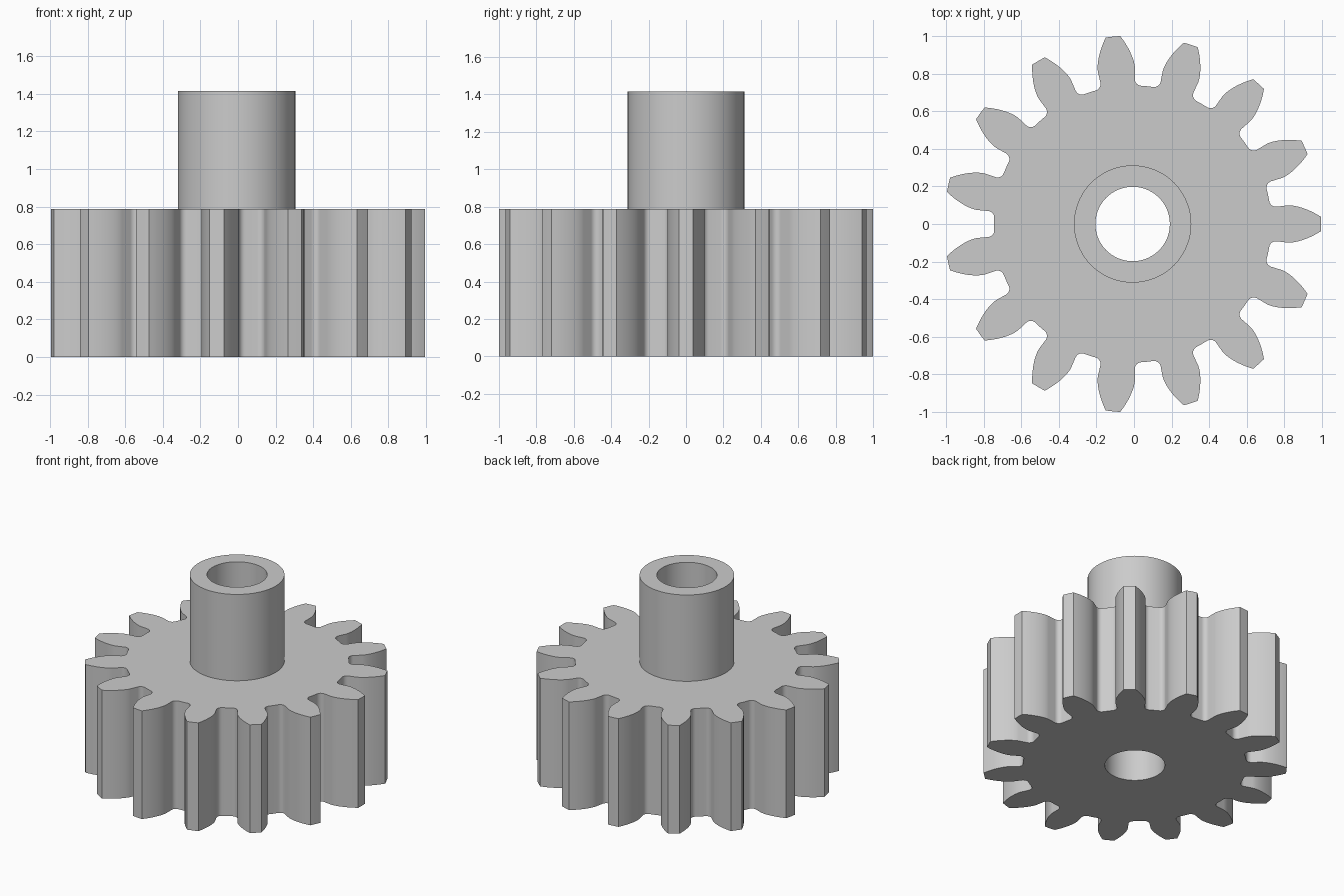
import bpy
import bmesh
from math import acos, cos, pi, radians, sin, sqrt, tan

cube = bpy.data.objects.get("Cube")
if cube:
    bpy.data.objects.remove(cube)

# Overall dimensions
TEETH = 15
TIP = 1.0022
GEAR_H, TOP_H = 0.787, 1.415
HUB_R, BORE_R = 0.312, 0.198
CENTRE_X = -0.0073

# Standard involute proportions
module = 2 * TIP / (TEETH + 2)
pitch = module * TEETH / 2
root = pitch - 1.25 * module
pressure = radians(20)
base = pitch * cos(pressure)
fillet = 0.3 * module
base_half = pi / (2 * TEETH) + tan(pressure) - pressure


def half_tooth():
    """(radius, angle) pairs from the root fillet out to the tip corner."""
    pts = []
    # Fillet circle touching both the root circle and the radial flank
    rc = root + fillet
    ac = base_half + math_asin(fillet / rc)
    cx, cy = rc * cos(ac), rc * sin(ac)
    steps = 6
    sweep_start, sweep_end = ac + pi, base_half + 1.5 * pi
    for i in range(steps + 1):
        t = sweep_start + (sweep_end - sweep_start) * i / steps
        x, y = cx + fillet * cos(t), cy + fillet * sin(t)
        r = sqrt(x * x + y * y)
        pts.append((r, acos(x / r)))
    # Involute flank
    steps = 10
    for i in range(steps + 1):
        r = base + (TIP - base) * i / steps
        a = acos(min(1, base / r))
        pts.append((r, base_half - (tan(a) - a)))
    return pts


def math_asin(v):
    return pi / 2 - acos(v)


def gear_outline():
    half = half_tooth()
    tooth = [(r, -a) for r, a in half] + [(TIP, 0)] + half[::-1]
    tooth.append((root, pi / TEETH))
    return [(r * cos(a + k * 2 * pi / TEETH), r * sin(a + k * 2 * pi / TEETH))
            for k in range(TEETH) for r, a in tooth]


def circle(radius, n=72):
    return [(radius * cos(2 * pi * i / n), radius * sin(2 * pi * i / n)) for i in range(n)]


bm = bmesh.new()


def ring(points, z):
    verts = [bm.verts.new((x + CENTRE_X, y, z)) for x, y in points]
    edges = [bm.edges.new((v, verts[i - 1])) for i, v in enumerate(verts)]
    return verts, edges


def wall(a, b):
    for i in range(len(a[0])):
        bm.faces.new((a[0][i - 1], a[0][i], b[0][i], b[0][i - 1]))


def cap(outer, inner, up):
    bmesh.ops.triangle_fill(bm, use_beauty=True, edges=outer[1] + inner[1],
                            normal=(0, 0, up))


# Toothed body, hub and through bore as one closed solid
outline = gear_outline()
gear_low, gear_high = ring(outline, 0), ring(outline, GEAR_H)
hub_low, hub_high = ring(circle(HUB_R), GEAR_H), ring(circle(HUB_R), TOP_H)
bore_low, bore_high = ring(circle(BORE_R), 0), ring(circle(BORE_R), TOP_H)
wall(gear_low, gear_high)
wall(hub_low, hub_high)
wall(bore_low, bore_high)
cap(gear_low, bore_low, -1)
cap(gear_high, hub_low, 1)
cap(hub_high, bore_high, 1)
bmesh.ops.recalc_face_normals(bm, faces=bm.faces[:])

mesh = bpy.data.meshes.new("pinion_gear")
bm.to_mesh(mesh)
bm.free()
gear = bpy.data.objects.new("pinion_gear", mesh)
bpy.context.collection.objects.link(gear)

# Plain grey metal
grey = bpy.data.materials.new("light_grey")
grey.use_nodes = True
colour = (0.6, 0.6, 0.6, 1)
grey.diffuse_color = colour
grey.node_tree.nodes["Principled BSDF"].inputs["Base Color"].default_value = colour
mesh.materials.append(grey)

# Smooth flanks, crisp edges
bpy.ops.object.select_all(action='DESELECT')
gear.select_set(True)
bpy.context.view_layer.objects.active = gear
bpy.ops.object.shade_smooth_by_angle(angle=radians(30))
